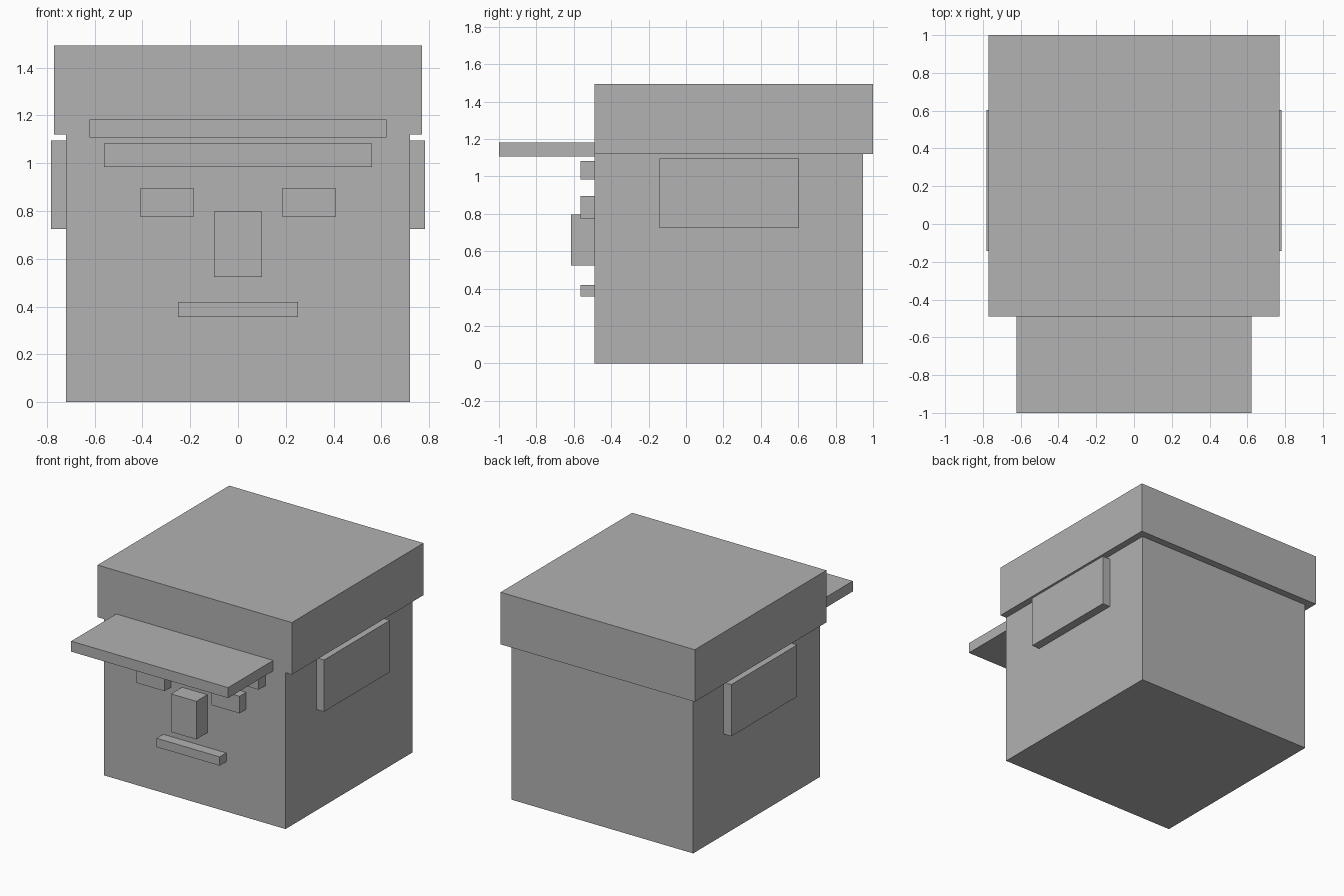
import bpy
import bmesh

if "Cube" in bpy.data.objects:
    bpy.data.objects.remove(bpy.data.objects["Cube"])

grey = bpy.data.materials.new("plain grey")
grey.diffuse_color = (0.445, 0.445, 0.445, 1)
grey.use_nodes = True
grey.node_tree.nodes["Principled BSDF"].inputs["Base Color"].default_value = grey.diffuse_color


def box(name, x, y, z):
    """Box spanning the given (low, high) range on each axis."""
    bm = bmesh.new()
    bmesh.ops.create_cube(bm, size=1)
    for v in bm.verts:
        v.co = [r[0] + (c + 0.5) * (r[1] - r[0]) for c, r in zip(v.co, (x, y, z))]
    mesh = bpy.data.meshes.new(name)
    bm.to_mesh(mesh)
    bm.free()
    mesh.materials.append(grey)
    obj = bpy.data.objects.new(name, mesh)
    bpy.context.collection.objects.link(obj)
    return obj


FACE = -0.49  # front plane shared by head and cap

# Head and cap
box("head", (-0.72, 0.72), (FACE, 0.947), (0, 1.12))
box("cap", (-0.77, 0.77), (FACE, 1.0), (1.12, 1.493))
box("cap_brim", (-0.622, 0.622), (-1.0, FACE), (1.107, 1.182))

# Facial features standing out from the front
box("brow", (-0.56, 0.56), (-0.565, FACE), (0.984, 1.082))
box("nose", (-0.1, 0.1), (-0.615, FACE), (0.524, 0.797))
box("mouth", (-0.25, 0.25), (-0.565, FACE), (0.357, 0.42))

# Eyes and ears, one per side
for side, s in (("left", -1), ("right", 1)):
    box(side + "_eye", sorted((s * 0.187, s * 0.408)), (-0.565, FACE), (0.774, 0.896))
    box(side + "_ear", sorted((s * 0.72, s * 0.782)), (-0.142, 0.603), (0.724, 1.095))
